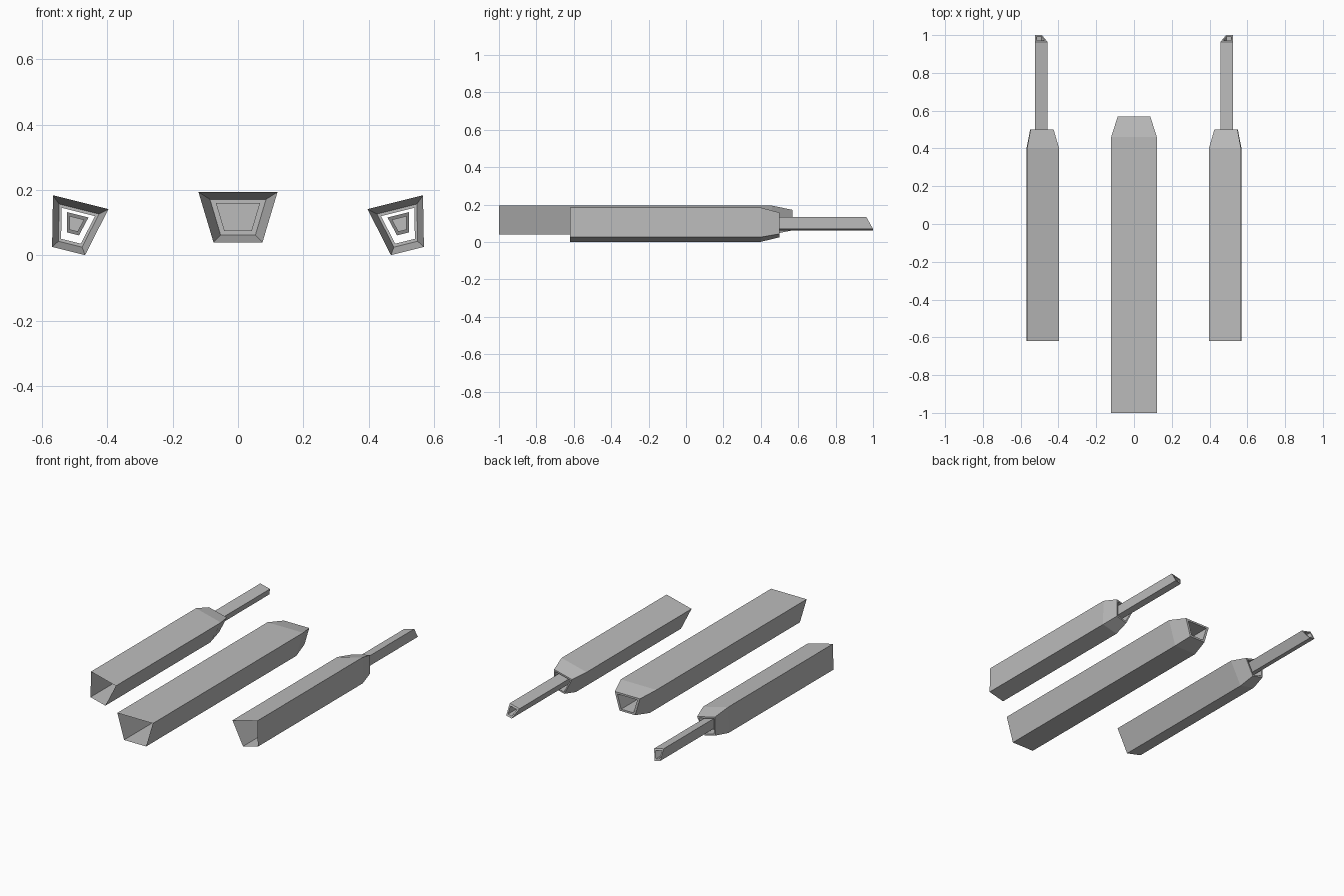
import bpy, math

cube = bpy.data.objects.get("Cube")
if cube:
    bpy.data.objects.remove(cube, do_unlink=True)

grey = bpy.data.materials.new("plain_grey")
grey.use_nodes = True
grey.diffuse_color = (0.5, 0.5, 0.5, 1)
grey.node_tree.nodes["Principled BSDF"].inputs["Base Color"].default_value = (0.5, 0.5, 0.5, 1)


def trapezoid_tube(name, centre, half_top, half_bottom, half_height, rings,
                   cap=False, tilt=0.0, side=1):
    """Loft a tilted trapezoid along y; each ring is (y, scale, slant)."""
    profile = [(-half_top, half_height), (half_top, half_height),
               (half_bottom, -half_height), (-half_bottom, -half_height)]
    c, s = math.cos(tilt), math.sin(tilt)
    verts, faces = [], []
    for y, scale, slant in rings:
        for px, pz in profile:
            u, v = px * scale, pz * scale
            x = centre[0] + u * c - v * s
            z = centre[1] + u * s + v * c
            verts.append((side * x, y - slant * v, z))
    for r in range(len(rings) - 1):
        for i in range(4):
            j = (i + 1) % 4
            faces.append((4 * r + i, 4 * r + j, 4 * r + 4 + j, 4 * r + 4 + i))
    if cap:
        n = len(verts)
        faces.append((n - 4, n - 3, n - 2, n - 1))
    if side < 0:
        faces = [f[::-1] for f in faces]
    mesh = bpy.data.meshes.new(name)
    mesh.from_pydata(verts, [], faces)
    mesh.materials.append(grey)
    obj = bpy.data.objects.new(name, mesh)
    bpy.context.collection.objects.link(obj)
    return obj


# Central housing: open front, tapered rear with a closed pocket
trapezoid_tube("centre_housing", (0, 0.117), 0.121, 0.075, 0.077,
               [(-1.0, 1, 0), (0.46, 1, 0), (0.57, 0.71, 0),
                (0.57, 0.56, 0), (0.42, 0.56, 0)], cap=True)

TILT = math.radians(14)
for label, side in (("left", 1), ("right", -1)):
    # Tilted outer housing: open front, tapered rear with an open sleeve
    trapezoid_tube(label + "_housing", (0.5, 0.088), 0.0875, 0.052, 0.077,
                   [(-0.62, 1, 0), (0.40, 1, 0), (0.50, 0.72, 0),
                    (0.50, 0.6, 0), (0.43, 0.6, 0)], tilt=TILT, side=side)
    # Slim barrel with a slanted, recessed tip
    trapezoid_tube(label + "_barrel", (0.498, 0.095), 0.034, 0.019, 0.03,
                   [(0.43, 1, 0), (0.982, 1, 0.58), (0.982, 0.68, 0.58),
                    (0.92, 0.68, 0)], cap=True, tilt=TILT, side=side)
